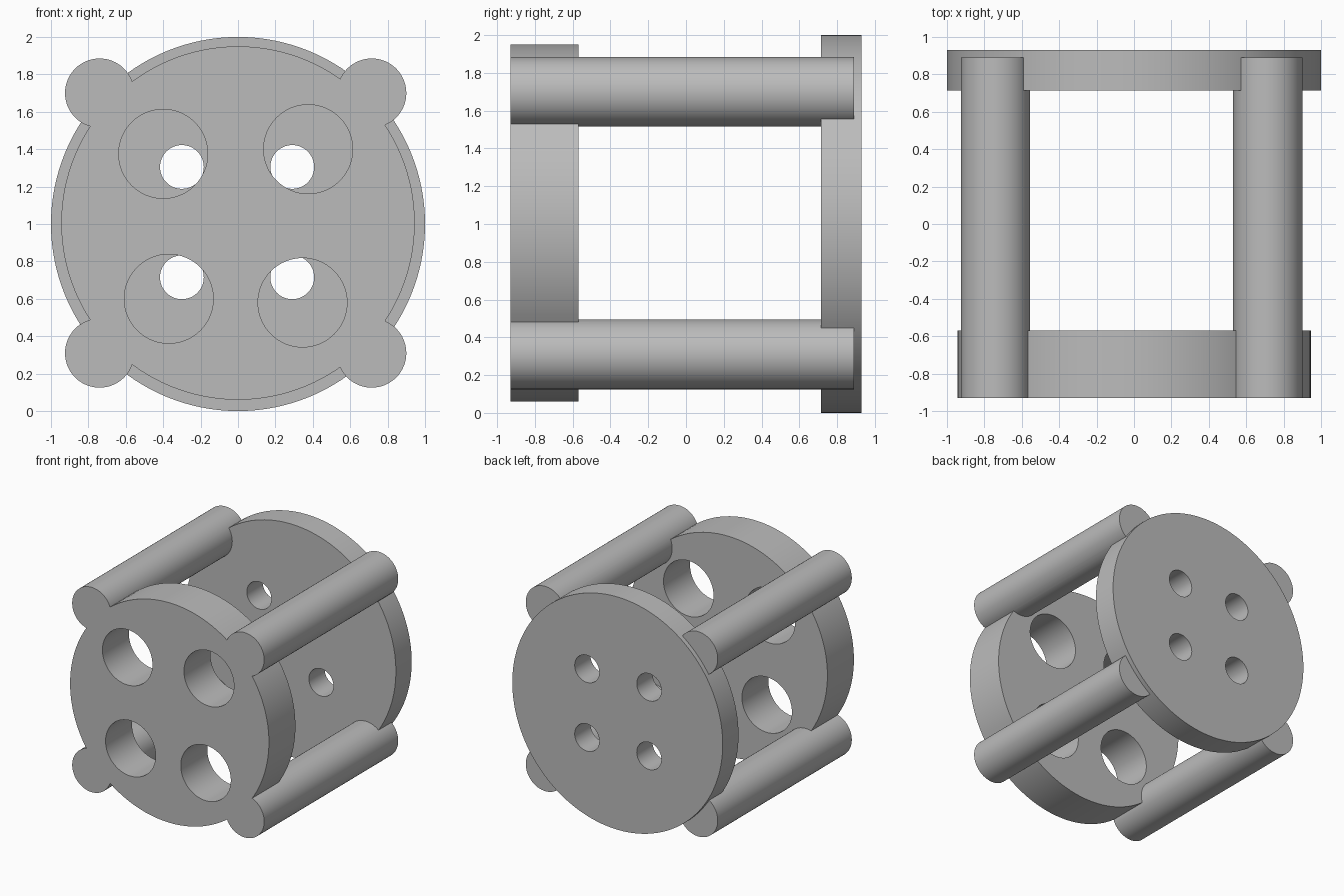
import bpy
from math import radians, pi

cube = bpy.data.objects.get("Cube")
if cube:
    bpy.data.objects.remove(cube, do_unlink=True)

grey = bpy.data.materials.new("plain grey")
grey.use_nodes = True
grey.diffuse_color = (0.5, 0.5, 0.5, 1)
grey.node_tree.nodes["Principled BSDF"].inputs["Base Color"].default_value = (0.5, 0.5, 0.5, 1)


def cylinder(name, x, z, radius, front, back, sides=96):
    """Cylinder lying along y."""
    bpy.ops.mesh.primitive_cylinder_add(
        vertices=sides, radius=radius, depth=back - front,
        location=(x, (front + back) / 2, z), rotation=(pi / 2, 0, 0))
    obj = bpy.context.object
    obj.name = name
    obj.data.materials.append(grey)
    bpy.ops.object.transform_apply(location=True, rotation=True, scale=True)
    return obj


def combine(target, other, operation):
    """Apply a boolean and drop the second object."""
    mod = target.modifiers.new(operation.lower(), 'BOOLEAN')
    mod.operation = operation
    mod.solver = 'EXACT'
    mod.object = other
    bpy.context.view_layer.objects.active = target
    bpy.ops.object.modifier_apply(modifier=mod.name)
    bpy.data.objects.remove(other, do_unlink=True)


FRONT, BACK = -0.93, 0.93

# Thick front plate with four wide, uneven holes
front_plate = cylinder("front_plate", 0, 1.005, 0.945, FRONT, -0.57, 128)
for x, z in ((-0.4, 1.375), (0.375, 1.4), (-0.37, 0.6), (0.345, 0.58)):
    combine(front_plate, cylinder("wide_hole", x, z, 0.238, -1.1, -0.4, 64), 'DIFFERENCE')

# Thinner, larger back plate with four small holes
back_plate = cylinder("back_plate", 0, 1, 1, 0.715, BACK, 128)
for x in (-0.3, 0.29):
    for z in (0.715, 1.305):
        combine(back_plate, cylinder("small_hole", x, z, 0.117, 0.5, 1.1, 64), 'DIFFERENCE')

# Four rods fused with both plates into one frame
frame = front_plate
frame.name = "plate_and_rod_frame"
combine(frame, back_plate, 'UNION')
for x in (-0.74, 0.715):
    for z in (0.31, 1.7):
        combine(frame, cylinder("corner_rod", x, z, 0.185, FRONT, 0.89, 64), 'UNION')

# Smooth round walls, crisp rims
bpy.ops.object.select_all(action='DESELECT')
frame.select_set(True)
bpy.context.view_layer.objects.active = frame
bpy.ops.object.shade_smooth_by_angle(angle=radians(30))
